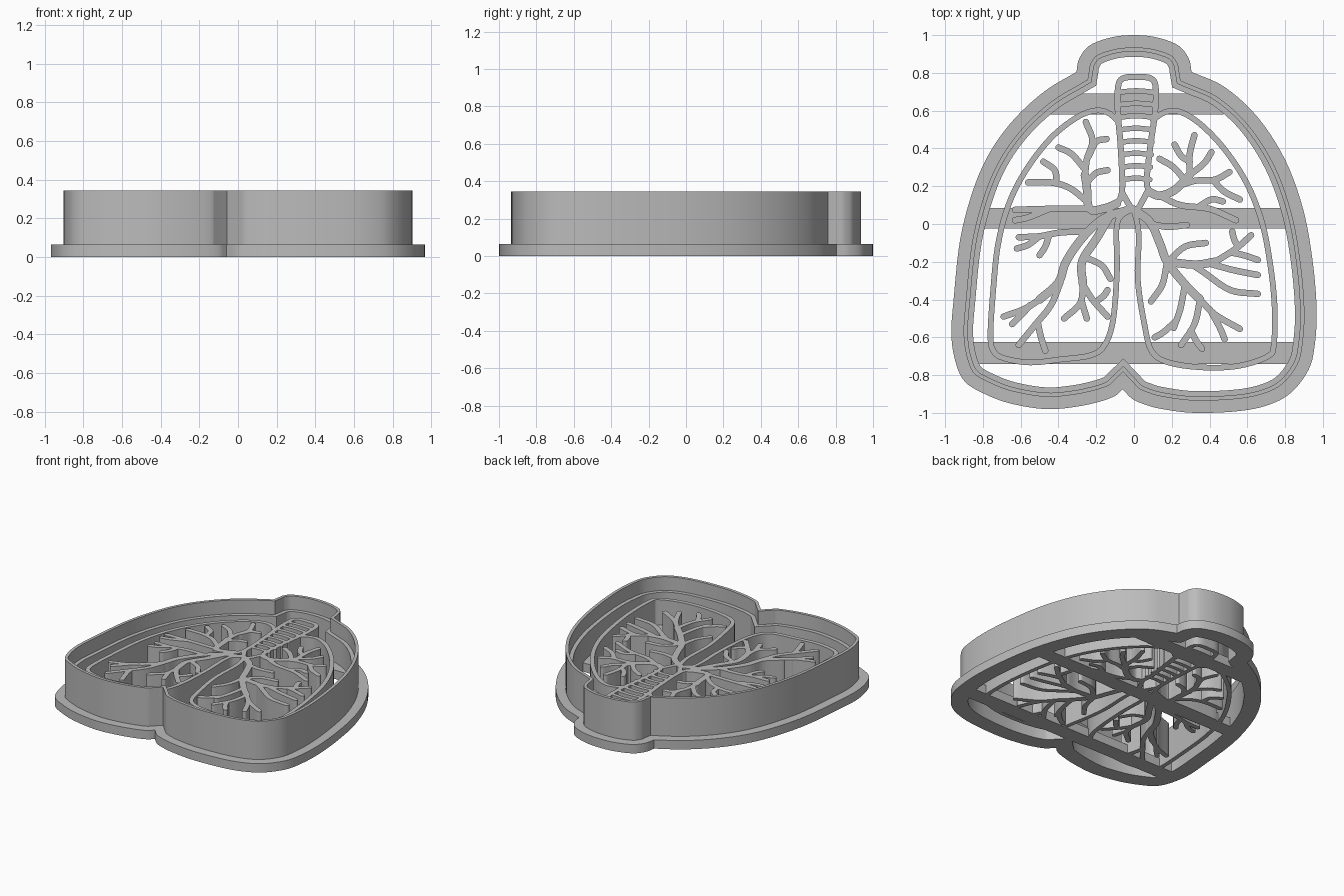
import bpy
import bmesh
import math
from mathutils import Vector

cube = bpy.data.objects.get("Cube")
if cube:
    bpy.data.objects.remove(cube, do_unlink=True)

BASE_TOP, STAMP_TOP, LEDGE, RIM_TOP = .065, .25, .245, .345

grey = bpy.data.materials.new("plain_grey")
grey.use_nodes = True
colour = (.5, .5, .5, 1)
grey.diffuse_color = colour
grey.node_tree.nodes["Principled BSDF"].inputs["Base Color"].default_value = colour


def smooth_path(points, steps=5):
    """Rounded path through the given points."""
    pts = [Vector(p) for p in points]
    pts = [pts[0] * 2 - pts[1]] + pts + [pts[-1] * 2 - pts[-2]]
    path = []
    for a, b, c, d in zip(pts, pts[1:], pts[2:], pts[3:]):
        for i in range(steps):
            t = i / steps
            path.append(b + (c - a) * t / 2 + (a * 2 - b * 5 + c * 4 - d) * t * t / 2
                        + (b * 3 - a - c * 3 + d) * t ** 3 / 2)
    return path + [pts[-2]]


def loft(bm, sections, closed):
    """Skin a row of equal cross-sections, capped when open."""
    rings = [[bm.verts.new(p) for p in section] for section in sections]
    pairs = list(zip(rings, rings[1:]))
    if closed:
        pairs.append((rings[-1], rings[0]))
    else:
        bm.faces.new(rings[0])
        bm.faces.new(rings[-1])
    for r, s in pairs:
        for i in range(len(r)):
            j = (i + 1) % len(r)
            bm.faces.new((r[i], r[j], s[j], s[i]))


def ribbon(bm, points, width):
    """Upright strip along a path, with rounded ends."""
    path = smooth_path(points)
    half = width / 2
    tangents = [(path[min(i + 1, len(path) - 1)] - path[max(i - 1, 0)]).normalized()
                for i in range(len(path))]
    rows = [(p, t, half) for p, t in zip(path, tangents)]
    for angle in (30, 55, 80):
        a = math.radians(angle)
        reach, narrow = half * math.sin(a), half * math.cos(a)
        rows.insert(0, (path[0] - tangents[0] * reach, tangents[0], narrow))
        rows.append((path[-1] + tangents[-1] * reach, tangents[-1], narrow))
    sections = []
    for p, t, h in rows:
        side = Vector((-t.y, t.x)) * h
        l, r = p + side, p - side
        sections.append([(l.x, l.y, 0), (r.x, r.y, 0),
                         (r.x, r.y, STAMP_TOP), (l.x, l.y, STAMP_TOP)])
    loft(bm, sections, False)


def finish(bm, name):
    bmesh.ops.recalc_face_normals(bm, faces=bm.faces)
    mesh = bpy.data.meshes.new(name)
    bm.to_mesh(mesh)
    bm.free()
    mesh.materials.append(grey)
    obj = bpy.data.objects.new(name, mesh)
    bpy.context.collection.objects.link(obj)
    bpy.ops.object.select_all(action='DESELECT')
    obj.select_set(True)
    bpy.context.view_layer.objects.active = obj
    bpy.ops.object.shade_smooth_by_angle(angle=math.radians(35))


def strokes(name, width, *paths):
    bm = bmesh.new()
    for path in paths:
        ribbon(bm, path, width)
    finish(bm, name)


# Outer outline: left side, top bump, right side, meeting at sharp corners
left_side = [(-.06, -.875), (-.01, -.925), (.05, -.953), (.14, -.978), (.32, -1), (.56, -.99),
             (.72, -.955), (.835, -.89), (.925, -.77), (.957, -.64), (.967, -.45),
             (.945, -.19), (.895, .08), (.8, .34), (.655, .565), (.48, .725), (.305, .805)]
half_bump = [(.305, .805), (.29, .875), (.235, .945), (.12, .988)]
bump = half_bump + [(0, 1)] + [(-x, y) for x, y in reversed(half_bump)]
right_side = [(-.305, .805), (-.47, .705), (-.63, .56), (-.76, .385), (-.85, .185), (-.92, -.08),
              (-.955, -.4), (-.967, -.585), (-.945, -.73), (-.895, -.835), (-.79, -.9),
              (-.655, -.95), (-.47, -.98), (-.31, -.968), (-.18, -.94), (-.1, -.91),
              (-.06, -.875)]
outline = [p for part in (left_side, bump, right_side) for p in smooth_path(part)[:-1]]

# Flange, stepped wall and thin cutting edge swept round the outline
profile = [(0, 0), (0, BASE_TOP), (.065, BASE_TOP), (.065, RIM_TOP), (.087, RIM_TOP),
           (.087, LEDGE), (.115, LEDGE), (.115, 0)]
sections = []
for i, p in enumerate(outline):
    before = (p - outline[i - 1]).normalized()
    after = (outline[(i + 1) % len(outline)] - p).normalized()
    n = Vector((-before.y - after.y, before.x + after.x)) / (1 + before.dot(after))
    sections.append([(p.x + n.x * d, p.y + n.y * d, z) for d, z in profile])
bm = bmesh.new()
loft(bm, sections, True)
finish(bm, "cutter_rim")

# Flat cross bars holding the stamp
for name, low, high, reach in (("back_bar", .58, .69, .475), ("middle_bar", -.025, .085, .83),
                               ("front_bar", -.74, -.625, .87)):
    bm = bmesh.new()
    loft(bm, [[(x, low, 0), (x, high, 0), (x, high, BASE_TOP), (x, low, BASE_TOP)]
              for x in (-reach, reach)], False)
    finish(bm, name)

# Lung outlines
strokes("right_lung_outline", .03,
        [(-.09, .55), (-.14, .59), (-.21, .6), (-.31, .56), (-.445, .45), (-.575, .28),
         (-.665, .1), (-.72, -.11), (-.745, -.345), (-.76, -.585), (-.745, -.67), (-.69, -.71),
         (-.55, -.733), (-.39, -.717), (-.23, -.695), (-.155, -.64), (-.11, -.505),
         (-.09, -.24), (-.09, 0), (-.03, .075)])
strokes("left_lung_outline", .03,
        [(.1, .55), (.16, .59), (.24, .595), (.35, .53), (.48, .395), (.6, .21), (.68, 0),
         (.725, -.24), (.745, -.45), (.74, -.64), (.71, -.7), (.56, -.75), (.38, -.76),
         (.19, -.735), (.095, -.675), (.055, -.53), (.02, -.295), (.025, -.055), (0, .075)])

# Windpipe with its rings
strokes("windpipe_outline", .032,
        [(-.12, .09), (-.065, .16), (-.07, .4), (-.085, .58), (-.085, .72), (-.06, .77),
         (.015, .778), (.09, .77), (.115, .72), (.11, .58), (.085, .4), (.07, .2), (.135, .15)],
        [(-.06, .16), (-.01, .08), (.02, .08), (.07, .17)])
rings = []
for i in range(8):
    y = .705 - i * .066
    half = .1 - i * .004
    rings.append([(.012 - half, y - .008), (.012, y), (.012 + half, y - .008)])
strokes("windpipe_rings", .028, *rings)

# Main airways
strokes("main_airways", .045,
        [(-.03, .075), (-.16, .03), (-.27, -.07), (-.36, -.2), (-.4, -.31), (-.5, -.4)],
        [(-.09, .11), (-.15, .085), (-.235, .08), (-.25, .2), (-.26, .26)],
        [(-.13, .04), (-.2, -.08), (-.275, -.2), (-.27, -.32)],
        [(0, .075), (.085, .01), (.14, -.11), (.175, -.2), (.27, -.32), (.35, -.4)],
        [(.08, .17), (.135, .15), (.215, .18), (.295, .26)],
        [(.175, -.2), (.325, -.215), (.43, -.2)])

# Small airways, one group for each quarter
strokes("right_upper_airways", .034,
        [(-.255, .54), (-.22, .44), (-.25, .34), (-.26, .24)],
        [(-.145, .45), (-.2, .435), (-.24, .36)],
        [(-.4, .405), (-.33, .37), (-.26, .29)],
        [(-.56, .22), (-.44, .22), (-.34, .19), (-.25, .12)],
        [(-.48, .33), (-.42, .285), (-.41, .22)],
        [(-.14, .285), (-.2, .27), (-.25, .22)],
        [(-.63, .075), (-.45, .08), (-.235, .08)],
        [(-.63, .02), (-.56, .035), (-.45, .08)])
strokes("right_lower_airways", .034,
        [(-.5, -.4), (-.58, -.45), (-.69, -.49)],
        [(-.55, -.43), (-.59, -.475), (-.645, -.53)],
        [(-.39, -.31), (-.44, -.43), (-.52, -.53), (-.61, -.64)],
        [(-.51, -.52), (-.495, -.59), (-.47, -.67)],
        [(-.61, -.07), (-.5, -.065), (-.39, -.045), (-.26, -.04)],
        [(-.62, -.13), (-.56, -.11), (-.5, -.065)],
        [(-.5, -.165), (-.47, -.12), (-.45, -.06)],
        [(-.27, -.32), (-.22, -.4), (-.14, -.49)],
        [(-.2, -.41), (-.16, -.38), (-.14, -.35)],
        [(-.125, -.29), (-.17, -.22), (-.25, -.18)],
        [(-.27, -.32), (-.285, -.42), (-.37, -.5)],
        [(-.28, -.4), (-.25, -.5)])
strokes("left_upper_airways", .034,
        [(.295, .26), (.295, .37), (.32, .47)],
        [(.215, .42), (.25, .36), (.295, .33)],
        [(.135, .345), (.21, .3), (.27, .23)],
        [(.41, .38), (.37, .32), (.295, .26)],
        [(.505, .275), (.43, .235), (.33, .23), (.26, .21)],
        [(.56, .13), (.48, .17), (.42, .23)],
        [(.135, .15), (.245, .1), (.4, .08), (.54, .02)],
        [(.34, .09), (.41, .13), (.47, .12)])
strokes("left_lower_airways", .034,
        [(.35, -.4), (.43, -.48), (.56, -.555)],
        [(.43, -.2), (.54, -.13), (.62, -.06)],
        [(.52, -.04), (.53, -.08), (.55, -.12)],
        [(.655, -.19), (.58, -.165), (.51, -.15)],
        [(.655, -.27), (.53, -.245), (.4, -.21)],
        [(.655, -.37), (.51, -.35), (.375, -.26), (.3, -.21)],
        [(.38, -.1), (.27, -.12), (.18, -.2)],
        [(.09, 0), (.18, -.015), (.28, -.005)],
        [(.175, -.2), (.15, -.32), (.09, -.41)],
        [(.27, -.32), (.245, -.45), (.21, -.55)],
        [(.35, -.4), (.32, -.53), (.25, -.64)],
        [(.36, -.66), (.33, -.62), (.305, -.57)],
        [(.48, -.61), (.45, -.54), (.4, -.45)],
        [(.11, -.6), (.16, -.57), (.225, -.51)])
